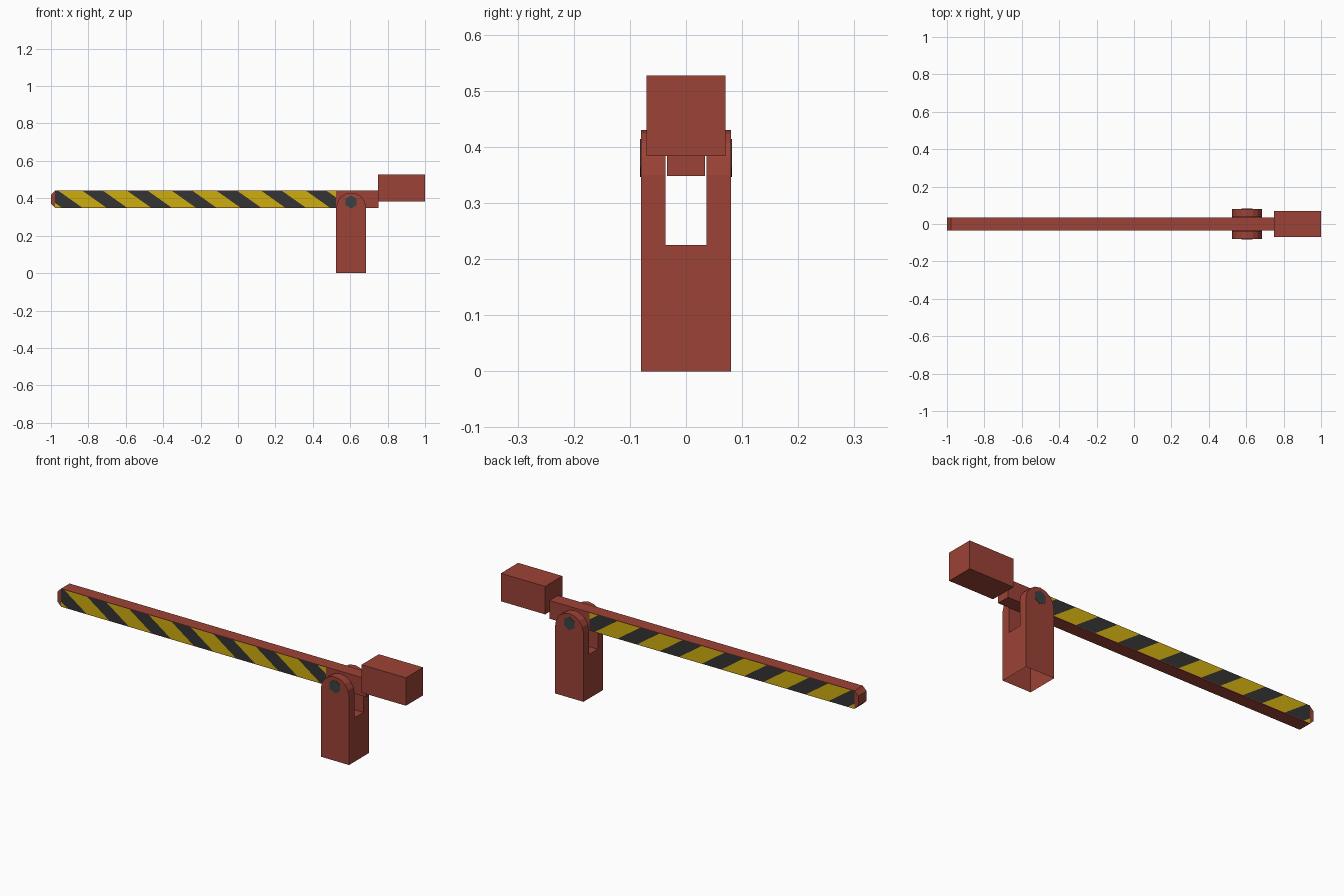
import bpy, bmesh, math
from mathutils import Vector

if "Cube" in bpy.data.objects:
    bpy.data.objects.remove(bpy.data.objects["Cube"])


def material(name, rgb):
    m = bpy.data.materials.new(name)
    m.diffuse_color = (*rgb, 1)
    m.use_nodes = True
    m.node_tree.nodes["Principled BSDF"].inputs["Base Color"].default_value = m.diffuse_color
    return m


RED = material("brick_red", (0.335, 0.055, 0.037))
YELLOW = material("warning_yellow", (0.62, 0.42, 0.005))
DARK = material("charcoal", (0.034, 0.034, 0.034))
BOLT = material("bolt_grey", (0.042, 0.055, 0.058))


def finish(name, bm, *mats):
    mesh = bpy.data.meshes.new(name)
    bm.to_mesh(mesh)
    bm.free()
    for m in mats:
        mesh.materials.append(m)
    obj = bpy.data.objects.new(name, mesh)
    bpy.context.collection.objects.link(obj)
    return obj


def add_prism(bm, profile, y0, y1):
    """Extrude an (x, z) profile from y0 to y1."""
    face = bm.faces.new([bm.verts.new((x, y0, z)) for x, z in profile])
    ext = bmesh.ops.extrude_face_region(bm, geom=[face], use_keep_orig=True)
    moved = [g for g in ext["geom"] if isinstance(g, bmesh.types.BMVert)]
    bmesh.ops.translate(bm, verts=moved, vec=(0, y1 - y0, 0))
    bmesh.ops.recalc_face_normals(bm, faces=bm.faces)


def prism(name, profile, y0, y1, mat):
    bm = bmesh.new()
    add_prism(bm, profile, y0, y1)
    return finish(name, bm, mat)


def rect(x0, x1, z0, z1):
    return [(x0, z0), (x1, z0), (x1, z1), (x0, z1)]


PX, HALF, DEPTH = 0.605, 0.08, 0.08    # post centre and half sizes
SLOT, SLOT_Z, ARC_Z = 0.0365, 0.225, 0.35
ARM_Y, Z0, Z1 = 0.034, 0.348, 0.441    # arm half thickness, bottom, top

# Post: base block open underneath, two round-topped cheeks around a slot
bm = bmesh.new()
add_prism(bm, rect(PX - HALF, PX + HALF, 0, SLOT_Z), -DEPTH, DEPTH)
for y in (-SLOT, SLOT):
    bmesh.ops.bisect_plane(bm, geom=bm.verts[:] + bm.edges[:] + bm.faces[:],
                           plane_co=(0, y, 0), plane_no=(0, 1, 0))
SEG = 8
arch = [(PX - HALF, SLOT_Z), (PX + HALF, SLOT_Z)]
arch += [(PX + HALF * math.cos(math.pi * i / SEG),
          ARC_Z + HALF * math.sin(math.pi * i / SEG)) for i in range(SEG + 1)]
for s in (-1, 1):
    add_prism(bm, arch, s * SLOT, s * DEPTH)
hidden = []
for f in bm.faces:
    c = f.calc_center_median()
    inner = abs(c.z - SLOT_Z) < 1e-4 and abs(c.y) > SLOT
    if c.z < 1e-4 or inner:
        hidden.append(f)
bmesh.ops.delete(bm, geom=hidden, context='FACES')
bmesh.ops.remove_doubles(bm, verts=bm.verts, dist=1e-4)
bmesh.ops.recalc_face_normals(bm, faces=bm.faces)
finish("post", bm, RED)

# Barrier arm with a chamfered tip
C = 0.022
prism("barrier_arm", [(-1, Z0 + C), (-1 + C, Z0), (0.75, Z0), (0.75, Z1),
                      (-1 + C, Z1), (-1, Z1 - C)], -ARM_Y, ARM_Y, RED)

# Counterweight
prism("counterweight", rect(0.749, 1.0, 0.384, 0.527), -0.07, 0.07, RED)

# Slanted warning stripes on both sides of the arm
START, PERIOD, WIDTH, SHIFT = -0.83, 0.239, 0.11, 0.125
SX0, SX1, SZ0, SZ1 = -1 + C, 0.523, Z0 + 0.003, Z1 - 0.002
slant = SHIFT / (SZ1 - SZ0)
for s, side in ((-1, "front"), (1, "back")):
    y = s * (ARM_Y + 0.001)
    bm = bmesh.new()
    pts = [(x, y, z) for x, z in rect(SX0, SX1, SZ0, SZ1)]
    bm.faces.new([bm.verts.new(p) for p in (pts if s < 0 else pts[::-1])])
    for k in range(-1, 7):
        for off in (0, WIDTH):
            bmesh.ops.bisect_plane(
                bm, geom=bm.verts[:] + bm.edges[:] + bm.faces[:],
                plane_co=(START + k * PERIOD + off, 0, SZ1),
                plane_no=Vector((1, 0, slant)).normalized())
    for f in bm.faces:
        c = f.calc_center_median()
        u = (c.x - START - slant * (SZ1 - c.z)) % PERIOD
        f.material_index = 1 if u < WIDTH else 0
    finish(side + "_stripes", bm, YELLOW, DARK)

# Hexagonal pivot bolt heads
hexagon = [(PX + 0.034 * math.sin(math.pi * i / 3),
            0.38 + 0.034 * math.cos(math.pi * i / 3)) for i in range(6)]
for s, side in ((-1, "front"), (1, "back")):
    prism(side + "_pivot_bolt", hexagon, s * DEPTH, s * (DEPTH + 0.002), BOLT)
